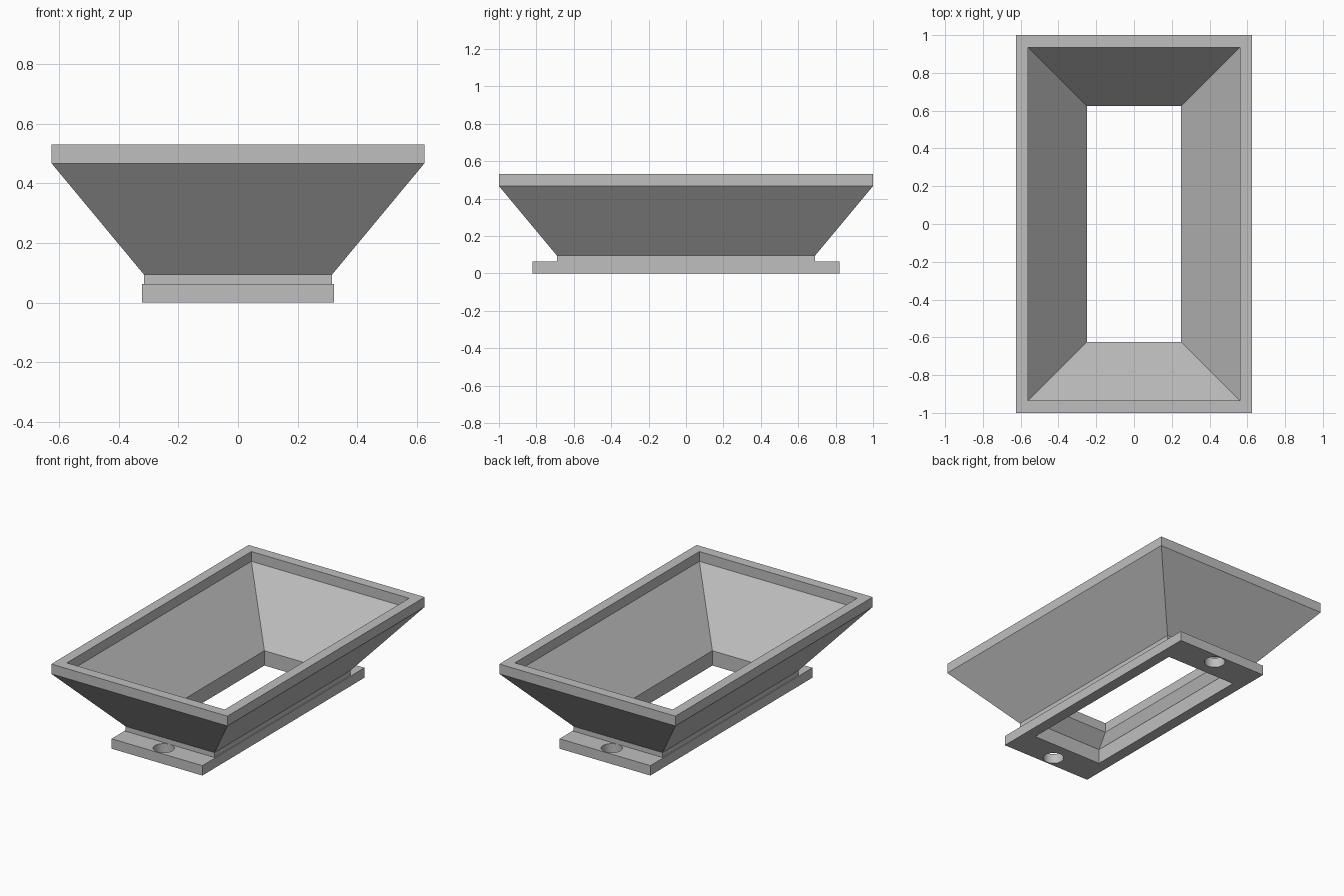
import bpy
import bmesh

cube = bpy.data.objects.get("Cube")
if cube:
    bpy.data.objects.remove(cube, do_unlink=True)

# Single grey material
grey = bpy.data.materials.new("plain grey")
grey.use_nodes = True
colour = (0.52, 0.52, 0.52, 1.0)
grey.diffuse_color = colour
grey.node_tree.nodes["Principled BSDF"].inputs["Base Color"].default_value = colour


def rectangular_loft(name, rings):
    """Skin a closed chain of rectangles given as (half x, half y, z)."""
    bm = bmesh.new()
    loops = [[bm.verts.new((sx * hx, sy * hy, z))
              for sx, sy in ((-1, -1), (1, -1), (1, 1), (-1, 1))]
             for hx, hy, z in rings]
    for i, lower in enumerate(loops):
        upper = loops[(i + 1) % len(loops)]
        for j in range(4):
            k = (j + 1) % 4
            bm.faces.new((lower[j], lower[k], upper[k], upper[j]))
    bmesh.ops.recalc_face_normals(bm, faces=bm.faces)
    mesh = bpy.data.meshes.new(name)
    bm.to_mesh(mesh)
    bm.free()
    obj = bpy.data.objects.new(name, mesh)
    bpy.context.collection.objects.link(obj)
    mesh.materials.append(grey)
    return obj


# Hopper: flange, neck, flared outside, rim, then back down the inside
flange_top, neck_top, flare_top, rim_top = 0.0635, 0.095, 0.467, 0.53
hopper = rectangular_loft("hopper_with_flange", [
    (0.3225, 0.822, 0.0),
    (0.3225, 0.822, flange_top),
    (0.316, 0.69, flange_top),
    (0.316, 0.69, neck_top),
    (0.625, 1.0, flare_top),
    (0.625, 1.0, rim_top),
    (0.56, 0.935, rim_top),
    (0.56, 0.935, flare_top),
    (0.25, 0.625, neck_top),
    (0.25, 0.625, 0.0),
])

# Screw holes through both flange ends
cutters = []
for side in (-1, 1):
    bpy.ops.mesh.primitive_cylinder_add(
        vertices=48, radius=0.062, depth=0.16, location=(0, side * 0.753, 0))
    cutter = bpy.context.object
    cutter.name = "screw_hole_cutter"
    cutter.hide_render = True
    cutter.data.materials.append(grey)
    cut = hopper.modifiers.new("screw hole", "BOOLEAN")
    cut.operation = "DIFFERENCE"
    cut.solver = "EXACT"
    cut.object = cutter
    cutters.append(cutter)

bpy.ops.object.select_all(action="DESELECT")
hopper.select_set(True)
bpy.context.view_layer.objects.active = hopper
for modifier in list(hopper.modifiers):
    bpy.ops.object.modifier_apply(modifier=modifier.name)
for cutter in cutters:
    bpy.data.objects.remove(cutter, do_unlink=True)

# Smooth hole walls, crisp edges everywhere else
bpy.ops.object.shade_smooth_by_angle(angle=0.4)
